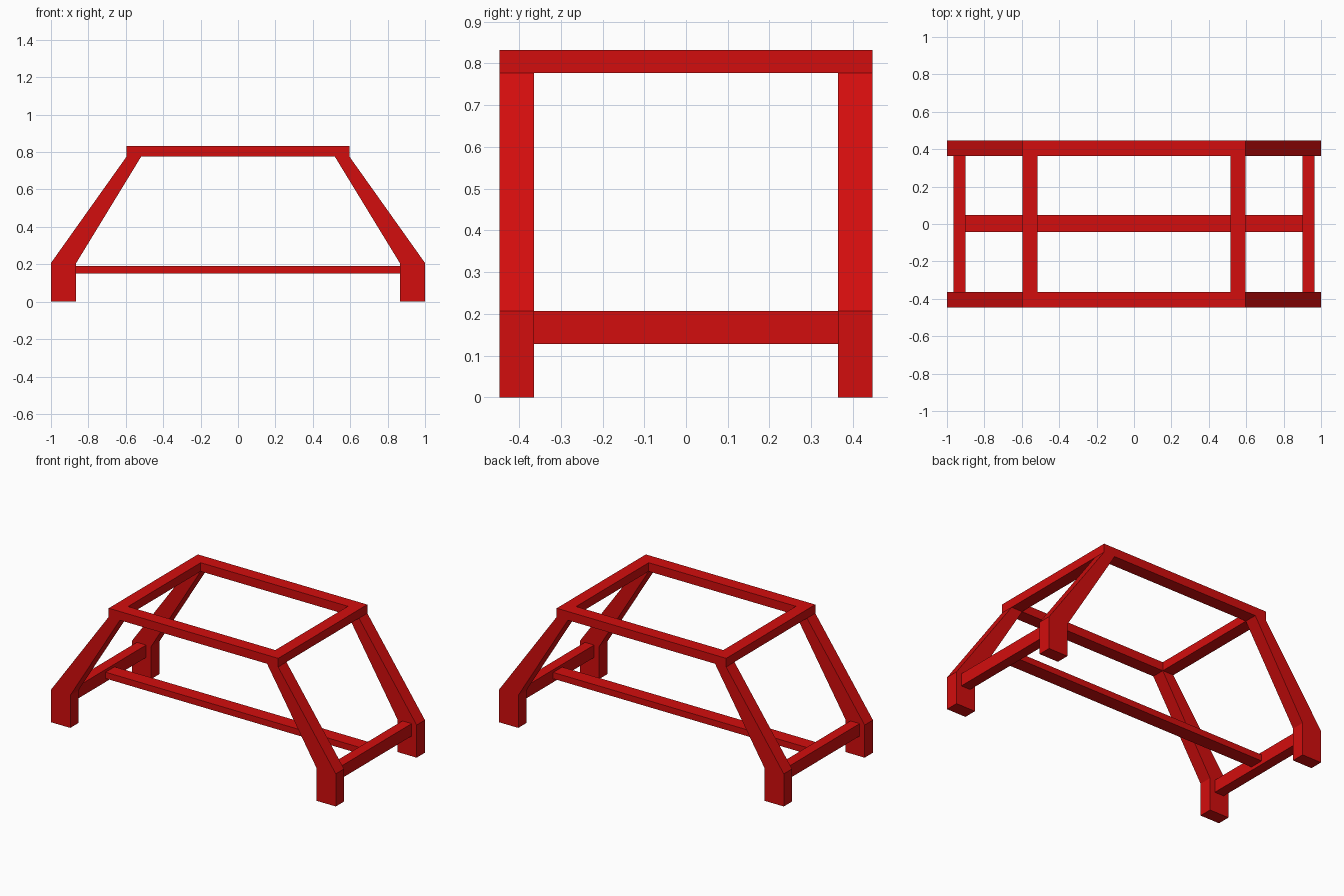
import bpy
import bmesh

if "Cube" in bpy.data.objects:
    bpy.data.objects.remove(bpy.data.objects["Cube"], do_unlink=True)

# Single painted finish
red = bpy.data.materials.new("red_paint")
red.use_nodes = True
color = (0.65, 0.004, 0.004, 1)
red.diffuse_color = color
red.node_tree.nodes["Principled BSDF"].inputs["Base Color"].default_value = color


def extrude_profile(name, profile, y0, y1):
    """Extrude an x-z outline from y0 to y1."""
    bm = bmesh.new()
    face = bm.faces.new([bm.verts.new((x, y0, z)) for x, z in profile])
    ext = bmesh.ops.extrude_face_region(bm, geom=[face])["geom"]
    verts = [v for v in ext if isinstance(v, bmesh.types.BMVert)]
    bmesh.ops.translate(bm, verts=verts, vec=(0, y1 - y0, 0))
    bmesh.ops.recalc_face_normals(bm, faces=bm.faces)
    mesh = bpy.data.meshes.new(name)
    bm.to_mesh(mesh)
    bm.free()
    mesh.materials.append(red)
    obj = bpy.data.objects.new(name, mesh)
    bpy.context.collection.objects.link(obj)
    return obj


def beam(name, x0, x1, y0, y1, z0, z1):
    return extrude_profile(name, [(x0, z0), (x1, z0), (x1, z1), (x0, z1)], y0, y1)


OUT_Y, IN_Y = 0.447, 0.364      # outer and inner faces of the side frames
TOP_OUT, TOP_IN = 0.595, 0.517  # outer and inner faces of the top cross bars
KNEE, SHOULDER, TOP = 0.207, 0.777, 0.832

leg = [(1, 0), (1, KNEE), (TOP_OUT, SHOULDER),
       (TOP_IN, SHOULDER), (0.865, KNEE), (0.865, 0)]

# Bent legs at the four corners
for sx, side in ((1, "left"), (-1, "right")):
    for sy, end in ((-1, "front"), (1, "back")):
        y0, y1 = sorted((sy * IN_Y, sy * OUT_Y))
        extrude_profile(f"{end}_{side}_leg", [(sx * x, z) for x, z in leg], y0, y1)

    # Cross bars joining each pair of legs
    x0, x1 = sorted((sx * TOP_IN, sx * TOP_OUT))
    beam(f"{side}_top_bar", x0, x1, -OUT_Y, OUT_Y, SHOULDER, TOP)
    x0, x1 = sorted((sx * 0.90, sx * 0.965))
    beam(f"{side}_stretcher", x0, x1, -IN_Y, IN_Y, 0.128, KNEE)

# Long rails of the top frame
for sy, end in ((-1, "front"), (1, "back")):
    y0, y1 = sorted((sy * IN_Y, sy * OUT_Y))
    beam(f"{end}_top_rail", -TOP_IN, TOP_IN, y0, y1, SHOULDER, TOP)

# Flat centre rail between the stretchers
beam("centre_rail", -0.90, 0.90, -0.043, 0.047, 0.15, 0.19)
